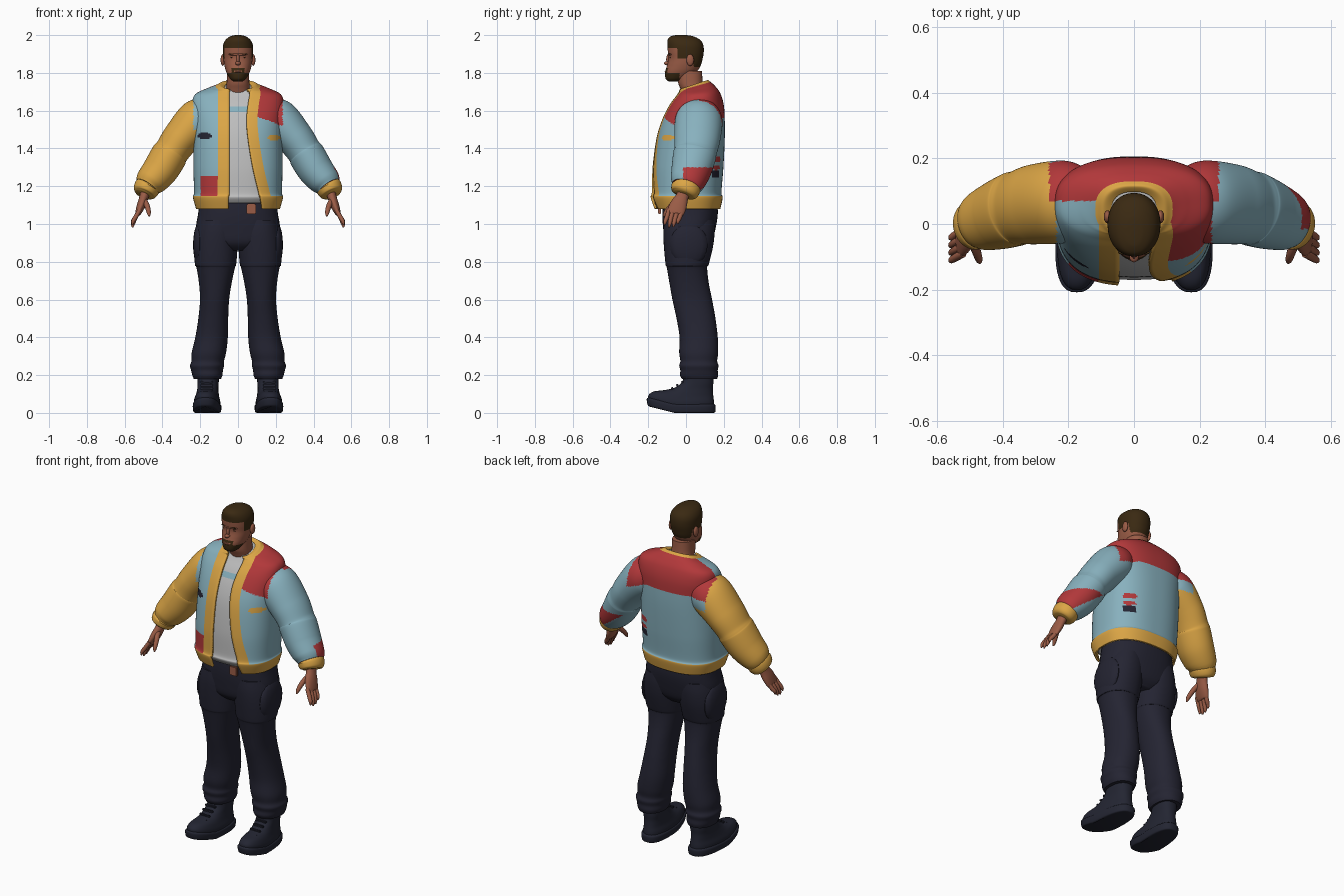
import bpy, bmesh, math
from mathutils import Vector

if "Cube" in bpy.data.objects:
    bpy.data.objects.remove(bpy.data.objects["Cube"])


def material(name, rgb):
    """Flat material from sRGB bytes, stored as linear values."""
    color = [((v / 255 + 0.055) / 1.055) ** 2.4 for v in rgb] + [1]
    mat = bpy.data.materials.new(name)
    mat.use_nodes = True
    mat.diffuse_color = color
    mat.node_tree.nodes["Principled BSDF"].inputs["Base Color"].default_value = color
    return mat


PALETTE = [material("pale_blue", (136, 177, 190)), material("mustard", (220, 166, 70)),
           material("brick_red", (178, 56, 58)), material("navy", (36, 36, 50)),
           material("skin", (154, 92, 70)), material("dark_hair", (58, 41, 18)),
           material("shirt_grey", (190, 190, 190)), material("shoe_navy", (35, 37, 50))]
BLUE, MUSTARD, RED, NAVY, SKIN, HAIR, GREY, SHOE = range(len(PALETTE))


def spline(rows, steps):
    """Catmull-Rom resampling of rows of numbers."""
    out, last = [], len(rows) - 1
    for i in range(last):
        a, b, c, d = rows[max(i - 1, 0)], rows[i], rows[i + 1], rows[min(i + 2, last)]
        for k in range(steps):
            t = k / steps
            out.append([q + t * (r - p + t * (2 * p - 5 * q + 4 * r - s + t * (3 * (q - r) + s - p))) / 2
                        for p, q, r, s in zip(a, b, c, d)])
    return out + [list(rows[-1])]


def finish(name, bm, color, rule=None, steps=1, cols=1, fix=True):
    """Colour the faces, make the object and smooth it."""
    if fix:
        bmesh.ops.recalc_face_normals(bm, faces=bm.faces)
    for i, f in enumerate(bm.faces):
        f.material_index = rule(f.calc_center_median(), i // cols / steps, i % cols) if rule else color
    mesh = bpy.data.meshes.new(name)
    bm.to_mesh(mesh)
    bm.free()
    for mat in PALETTE:
        mesh.materials.append(mat)
    obj = bpy.data.objects.new(name, mesh)
    bpy.context.collection.objects.link(obj)
    bpy.ops.object.select_all(action="DESELECT")
    obj.select_set(True)
    bpy.context.view_layer.objects.active = obj
    bpy.ops.object.shade_smooth_by_angle(angle=math.radians(50))
    return obj


def skin_rings(name, rings, color, rule=None, steps=1, closed=True):
    bm = bmesh.new()
    rings = [[bm.verts.new(p) for p in ring] for ring in rings]
    count = len(rings[0])
    cols = count if closed else count - 1
    for low, high in zip(rings, rings[1:]):
        for j in range(cols):
            k = (j + 1) % count
            bm.faces.new((low[j], low[k], high[k], high[j]))
    if closed:
        bm.faces.new(rings[0][::-1])
        bm.faces.new(rings[-1])
    return finish(name, bm, color, rule, steps, cols, fix=closed)


def power(v, n):
    return math.copysign(abs(v) ** (2 / n), v)


def column(name, rows, color, rule=None, seg=40, steps=5, n=2.3, warp=None):
    """Upright loft: rows of height, half width, front, back, optional centre x and tilt."""
    rings = []
    for row in spline(rows, steps):
        z, rx, yf, yb, mx, tilt = (row + [0, 0])[:6]
        ring = []
        for j in range(seg):
            a = math.tau * j / seg
            dy = -(yb - yf) / 2 * power(math.cos(a), n)
            p = Vector((mx + rx * power(math.sin(a), n), (yf + yb) / 2 + dy, z + tilt * dy))
            ring.append(warp(p) if warp else p)
        rings.append(ring)
    return skin_rings(name, rings, color, rule, steps)


def limb(name, rows, color, side=1, rule=None, seg=32, steps=5):
    """Loft along a path: rows of x, y, z, in-plane radius, depth radius."""
    rows = spline(rows, steps)
    pts = [Vector(r[:3]) for r in rows]
    rings = []
    for i, (p, r) in enumerate(zip(pts, rows)):
        t = (pts[min(i + 1, len(pts) - 1)] - pts[max(i - 1, 0)]).normalized()
        v = Vector((0, 1, 0))
        v = (v - t * v.dot(t)).normalized()
        u = v.cross(t)
        ring = [p + u * r[3] * math.cos(a) + v * r[4] * math.sin(a)
                for a in (math.tau * j / seg for j in range(seg))]
        rings.append([Vector((side * q.x, q.y, q.z)) for q in ring])
    return skin_rings(name, rings, color, rule, steps)


def blob(name, loc, size, color, box=False):
    bm = bmesh.new()
    if box:
        bmesh.ops.create_cube(bm, size=2)
    else:
        bmesh.ops.create_uvsphere(bm, u_segments=16, v_segments=10, radius=1)
    bmesh.ops.scale(bm, vec=size, verts=bm.verts)
    if box:
        bmesh.ops.bevel(bm, geom=bm.edges, offset=min(size) * 0.5, segments=2, affect="EDGES")
    bmesh.ops.translate(bm, vec=loc, verts=bm.verts)
    return finish(name, bm, color)


# Jacket body: height, half width, front, back, tilt, left and right opening edges
TORSO = [(1.08, .222, -.168, .182, 0, .128, .05), (1.14, .238, -.188, .194, 0, .118, .05),
         (1.17, .233, -.182, .188, 0, .11, .046), (1.3, .236, -.178, .198, 0, .078, .045),
         (1.45, .235, -.158, .205, 0, .053, .045), (1.55, .238, -.128, .205, 0, .045, .045),
         (1.63, .243, -.088, .2, 0, .052, .045), (1.685, .228, -.052, .182, .05, .06, .045),
         (1.715, .165, -.038, .155, .15, .06, .045), (1.728, .118, -.04, .13, .28, .055, .045),
         (1.738, .094, -.034, .115, .33, .05, .045), (1.728, .07, -.03, .098, .33, .045, .042)]
N, STEPS, BAND, REST = 2.5, 16, 5, 140


def oval(dx, dz, w, h):
    return (dx / w) ** 2 + (dz / h) ** 2 < 1


def panel_color(p):
    """Red back yoke and left front shoulder on blue."""
    yoke = p.y > .07 and p.z > 1.56
    return RED if yoke or p.x > .1 and p.z > 1.605 - .36 * p.x else BLUE


def jacket_color(p, row, col):
    if row < 1.2 or row >= 9 or col < BAND or col >= BAND + REST:
        return MUSTARD
    if p.y < 0:
        if -.198 < p.x < -.11 and p.z < 1.25:
            return RED
        if oval(p.x + .177, p.z - 1.467, .038, .018):
            return NAVY
        if oval(p.x - .19, p.z - 1.457, .034, .015):
            return MUSTARD
    elif p.x > 0:  # small badges on the back of the flank
        if abs(p.z - 1.262) < .018 and abs(p.y - .155) < .02:
            return NAVY
        if oval(p.y - .158, p.z - 1.298, .02, .013) or oval(p.y - .16, p.z - 1.342, .022, .018):
            return RED
    return panel_color(p)


rings = []
for z, rx, yf, yb, tilt, left, right in spline(TORSO, STEPS):
    def edge(x):
        return math.asin(min(x / rx, .93) ** (N / 2))
    a, b = edge(left), edge(left + .058)
    c, d = math.tau - edge(right + .062), math.tau - edge(right)
    angles = [a + (b - a) * j / BAND for j in range(BAND)]
    angles += [b + (c - b) * j / REST for j in range(REST)]
    angles += [c + (d - c) * j / BAND for j in range(BAND + 1)]
    ry, cy = (yb - yf) / 2, (yf + yb) / 2
    rings.append([(rx * power(math.sin(t), N), cy - ry * power(math.cos(t), N),
                   z - tilt * ry * power(math.cos(t), N)) for t in angles])
jacket = skin_rings("jacket_body", rings, BLUE, jacket_color, STEPS, closed=False)
shell = jacket.modifiers.new("thickness", "SOLIDIFY")
shell.thickness, shell.offset = .012, -1

# Shirt under the jacket, with a chest stripe
column("shirt", [(z + (.03 if z < 1.1 else 0), rx - .018, yf + .018, yb - .018, 0, tilt)
                 for z, rx, yf, yb, tilt, _, _ in TORSO[:-2]], GREY,
       lambda p, r, c: BLUE if 1.593 < p.z < 1.622 and p.y < 0 else GREY, n=N, steps=8)
blob("belt_end", (.07, -.14, 1.08), (.024, .008, .028), SKIN, box=True)

SLEEVE = [(.15, .07, 1.59, .085, .1), (.21, .068, 1.55, .113, .125), (.3, .06, 1.455, .1, .122),
          (.35, .05, 1.385, .092, .113), (.366, .045, 1.36, .097, .114), (.412, .028, 1.285, .094, .106),
          (.462, .01, 1.225, .082, .092), (.482, 0, 1.197, .066, .077)]
CUFF = [(.472, .002, 1.208, .06, .07), (.481, 0, 1.194, .069, .078), (.495, -.008, 1.166, .062, .072),
        (.5, -.012, 1.155, .045, .055)]
HAND = [(.486, -.005, 1.185, .028, .034), (.497, -.02, 1.145, .024, .034), (.512, -.04, 1.1, .023, .045),
        (.528, -.056, 1.06, .016, .045), (.533, -.058, 1.05, .01, .035)]


def on_body(p):
    return abs(p.x) < (.258 if p.y > .07 else .236)


def left_sleeve_color(p, row, col):
    if on_body(p):
        return panel_color(p)
    return RED if p.z < 1.3 and p.y > -.015 and p.z > 1.535 - .72 * p.x else BLUE


def right_sleeve_color(p, row, col):
    return panel_color(p) if on_body(p) and p.z > 1.5 else MUSTARD


# Arms and hands
for side, label, rule in ((1, "left", left_sleeve_color), (-1, "right", right_sleeve_color)):
    limb(label + "_sleeve", SLEEVE, BLUE, side, rule, seg=96, steps=14)
    limb(label + "_cuff", CUFF, MUSTARD, side)
    limb(label + "_palm", HAND, SKIN, side)
    for i, drop in enumerate((.995, .982, .985, 1.0)):
        y = -.09 + .023 * i
        limb(f"{label}_finger_{i + 1}", [(.52, y, 1.075, .011, .012), (.543, y - .012, 1.035, .012, .012),
             (.556, y - .02, drop + .018, .01, .01), (.558, y - .023, drop, .004, .004)],
             SKIN, side, seg=12, steps=3)
    limb(label + "_thumb", [(.497, -.04, 1.13, .014, .016), (.481, -.08, 1.095, .014, .014),
         (.472, -.108, 1.06, .011, .011), (.47, -.118, 1.04, .004, .004)], SKIN, side, seg=12, steps=3)

# Trousers
column("trouser_hips", [(.86, .09, -.07, .1), (.9, .195, -.108, .135), (.97, .222, -.12, .155),
                        (1.05, .212, -.125, .168), (1.13, .2, -.12, .165)], NAVY, n=2.4)
LEG = [(.18, .072, -.022, .165, .162), (.2, .08, -.032, .17, .162), (.225, .084, -.03, .168, .164),
       (.25, .09, -.036, .172, .164), (.275, .086, -.03, .165, .16), (.32, .091, -.036, .17, .154),
       (.4, .086, -.034, .168, .14), (.5, .079, -.05, .156, .131), (.6, .077, -.072, .138, .124),
       (.69, .087, -.088, .12, .12), (.77, .102, -.102, .112, .118), (.785, .109, -.108, .12, .119),
       (.88, .115, -.117, .143, .117), (.96, .112, -.12, .152, .112), (1.02, .1, -.115, .15, .108)]
for side, label in ((1, "left"), (-1, "right")):
    column(label + "_trouser_leg", [(z, w, f, b, side * x) for z, w, f, b, x in LEG], NAVY, n=2.2)
    blob(label + "_cargo_pocket", (side * .205, .015, .89), (.033, .1, .115), NAVY)

    # Boots, turned out a little with lifted toes
    def toe_out(p, side=side):
        lift = max(0, -.06 - p.y) * .25
        return Vector((side * (.162 - p.y * .06) + p.x, p.y, p.z + lift))
    column(label + "_sole", [(0, .062, -.19, .145), (.006, .071, -.203, .155), (.036, .074, -.208, .157),
                             (.046, .066, -.2, .15)], SHOE, n=2.6, warp=toe_out)
    column(label + "_boot", [(.035, .068, -.2, .148), (.06, .068, -.198, .148), (.085, .062, -.172, .145),
                             (.105, .058, -.12, .143), (.13, .055, -.065, .142), (.165, .056, -.02, .145),
                             (.23, .058, -.005, .145)], SHOE, n=2.4, warp=toe_out)
    for i in range(4):
        y = -.1 + .027 * i
        blob(f"{label}_lace_{i + 1}", (side * .167, y, .113 + .017 * i), (.034, .007, .006), SHOE, box=True)


# Head with painted hairline and beard
def head_color(p, row, col):
    hairline = 1.932 if p.y < -.045 else 1.875 if p.y < .015 else 1.885 if p.y < .04 else 1.83
    if p.z > hairline:
        return HAIR
    mouth = abs(p.x) < .022 and 1.803 < p.z < 1.812
    beard = p.y < -.035 and p.z < 1.8 or p.y < -.06 and abs(p.x) < .034 and p.z < 1.826
    return HAIR if beard and not mouth else SKIN


column("head", [(1.755, .025, -.092, -.04), (1.77, .043, -.108, .0), (1.805, .062, -.11, .055),
                (1.84, .072, -.1, .078), (1.875, .077, -.092, .088), (1.91, .08, -.096, .094),
                (1.945, .079, -.098, .092), (1.97, .069, -.098, .08), (1.987, .052, -.09, .055),
                (1.997, .03, -.07, .025), (2.0, .012, -.05, 0)], SKIN, head_color, seg=96, steps=8, n=2.15)
column("neck", [(1.63, .06, .0, .1), (1.71, .062, -.028, .095), (1.75, .06, -.042, .088),
                (1.81, .058, -.045, .085)], SKIN)
blob("nose", (0, -.1, 1.851), (.014, .017, .011), SKIN)
blob("nose_bridge", (0, -.091, 1.872), (.009, .014, .027), SKIN)
blob("brow_ridge", (0, -.077, 1.898), (.05, .02, .009), SKIN)
blob("lower_lip", (0, -.105, 1.806), (.019, .008, .005), SKIN)
for side, label in ((1, "left"), (-1, "right")):
    blob(label + "_ear", (side * .081, .022, 1.868), (.011, .02, .031), SKIN)
    blob(label + "_eye", (side * .03, -.082, 1.882), (.01, .005, .003), HAIR)
    blob(label + "_eyebrow", (side * .031, -.087, 1.901), (.018, .006, .003), HAIR)
